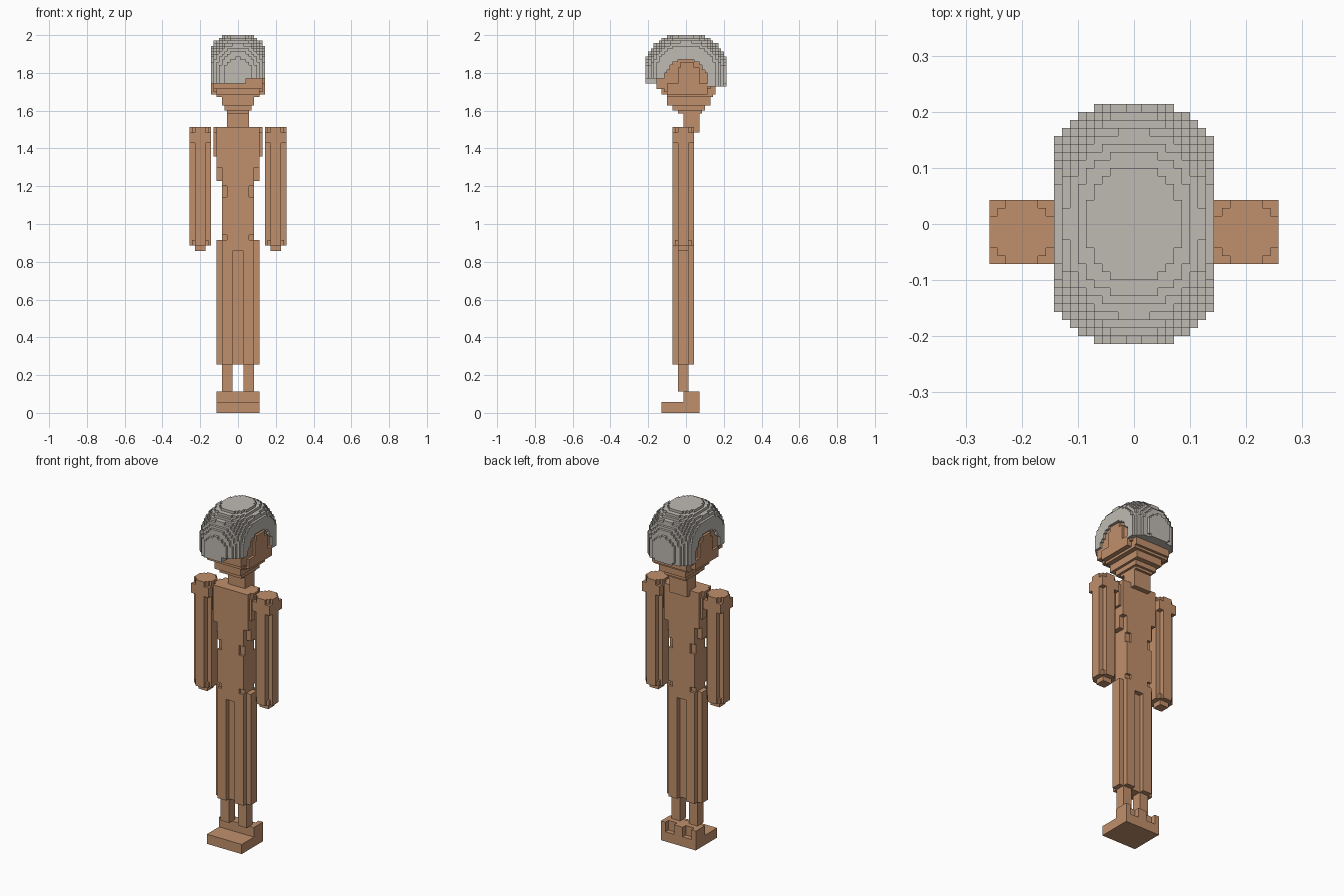
import bpy, bmesh
from mathutils import Vector

V = 2 / 140  # edge length of one voxel

cube = bpy.data.objects.get("Cube")
if cube:
    bpy.data.objects.remove(cube)


def material(name, rgb):
    m = bpy.data.materials.new(name)
    m.use_nodes = True
    m.diffuse_color = (*rgb, 1)
    m.node_tree.nodes["Principled BSDF"].inputs["Base Color"].default_value = (*rgb, 1)
    return m


skin = material("warm_tan", (0.53, 0.28, 0.15))
grey = material("light_grey", (0.52, 0.49, 0.45))


def finish(name, bm, mat):
    mesh = bpy.data.meshes.new(name)
    bmesh.ops.recalc_face_normals(bm, faces=bm.faces)
    bm.to_mesh(mesh)
    bm.free()
    mesh.materials.append(mat)
    obj = bpy.data.objects.new(name, mesh)
    bpy.context.collection.objects.link(obj)
    return obj


def boxes(name, items, side=0):
    """Join boxes (x0, x1, y0, y1, z0, z1) in voxels; side -1 flips x."""
    bm = bmesh.new()
    for x0, x1, y0, y1, z0, z1 in items:
        if side < 0:
            x0, x1 = -x1, -x0
        lo, hi = Vector((x0, y0, z0)), Vector((x1, y1, z1))
        for v in bmesh.ops.create_cube(bm, size=1)["verts"]:
            v.co = [V * (a + (c + 0.5) * (b - a)) for a, b, c in zip(lo, hi, v.co)]
    return finish(name, bm, skin)


def voxels(name, inside, mat):
    """Skin the outer faces of every head cell that passes the test."""
    cells = {(x, y, z) for x in range(-10, 10) for y in range(-15, 15)
             for z in range(119, 140) if inside(x + .5, y + .5, z + .5)}
    bm = bmesh.new()
    verts = {}

    def corner(p):
        if p not in verts:
            verts[p] = bm.verts.new([c * V for c in p])
        return verts[p]

    for cell in cells:
        for axis in range(3):
            for step in (0, 1):
                near = list(cell)
                near[axis] += 2 * step - 1
                if tuple(near) in cells:
                    continue
                u, w = (axis + 1) % 3, (axis + 2) % 3
                loop = []
                for du, dw in ((0, 0), (1, 0), (1, 1), (0, 1)):
                    p = list(cell)
                    p[axis] += step
                    p[u] += du
                    p[w] += dw
                    loop.append(corner(tuple(p)))
                bm.faces.new(loop if step else loop[::-1])
    return finish(name, bm, mat)


# Feet and lower legs
boxes("shoe_sole", [(-8, 8, -9, 5, 0, 4)])
for side, label in ((1, "left"), (-1, "right")):
    boxes(label + "_heel", [(0, 8, -1, 3, 4, 8), (0, 2, 3, 5, 4, 8), (6, 8, 3, 5, 4, 8)], side)
    boxes(label + "_ankle", [(2, 6, -3, 1, 8, 18)], side)
    # Upper leg with a plus-shaped section
    boxes(label + "_leg", [(2, 6, -5, 3, 18, 64), (0, 8, -3, 1, 18, 64)], side)
    # Arm: rounded shoulder, plus-shaped sleeve, cuff and hand
    boxes(label + "_shoulder", [(10, 18, -5, 3, 100, 104), (12, 16, -5, 3, 104, 106),
                                (10, 18, -3, 1, 104, 106), (11, 17, -4, 2, 104, 106)], side)
    boxes(label + "_arm", [(12, 16, -5, 3, 64, 100), (10, 18, -3, 1, 62, 100)], side)
    boxes(label + "_cuff", [(11, 17, -4, 2, 62, 64), (12, 16, -5, 3, 62, 64)], side)
    boxes(label + "_hand", [(12, 16, -3, 1, 60, 62)], side)
    # Chest sides
    boxes(label + "_chest_side", [(6, 8, -5, 3, 91, 106), (6, 8, -3, 1, 86, 91),
                                  (8, 9, -4, 2, 95, 104), (8, 9, -3, 1, 104, 106)], side)
    # Waist edge with shallow notches
    boxes(label + "_waist_edge", [(4, 6, -5, 3, 66, 80), (4, 6, -5, 3, 84, 106),
                                  (4, 6, -4, 2, 64, 66), (4, 6, -4, 2, 80, 84)], side)

# Trunk
boxes("hips", [(-6, 6, -5, 3, 60, 64)])
boxes("torso", [(-4, 4, -5, 3, 64, 106)])
boxes("neck", [(-4, 4, -1, 5, 104, 114)])

# Jaw and face, widening in steps
boxes("jaw", [(-4, 4, -3, 6, 111, 114), (-5, 5, -5, 7, 112, 115),
              (-6, 6, -7, 9, 114, 118), (-8, 8, -7, 10, 117, 120)])
boxes("face", [(-8, 8, -9, 11, 118, 121), (-9, 9, -11, 9, 120, 124), (-10, 10, -7, 8, 118, 122)])


def arch(y, z):
    return (y / 8.2) ** 2 + ((z - 122) / 9) ** 2 < 1


def dome(x, y, z):
    return abs(x / 12.6) ** 2.3 + abs(y / 15.4) ** 2.3 + abs((z - 125.3) / 15.4) ** 2.3 < 1


def hair_cell(x, y, z):
    bottom = 121 if y > 7 else 124 if x > 3 else 122
    return z > bottom and dome(x, y, z) and not arch(y, z)


# Temples fill the arched opening at each side of the hair
voxels("temples", lambda x, y, z: abs(x) < 9 and arch(y, z), skin)
for side, label in ((1, "left"), (-1, "right")):
    boxes(label + "_ear", [(8, 10, -3, 5, 120, 128), (8, 10, -2, 3, 128, 130)], side)
voxels("hair", hair_cell, grey)
